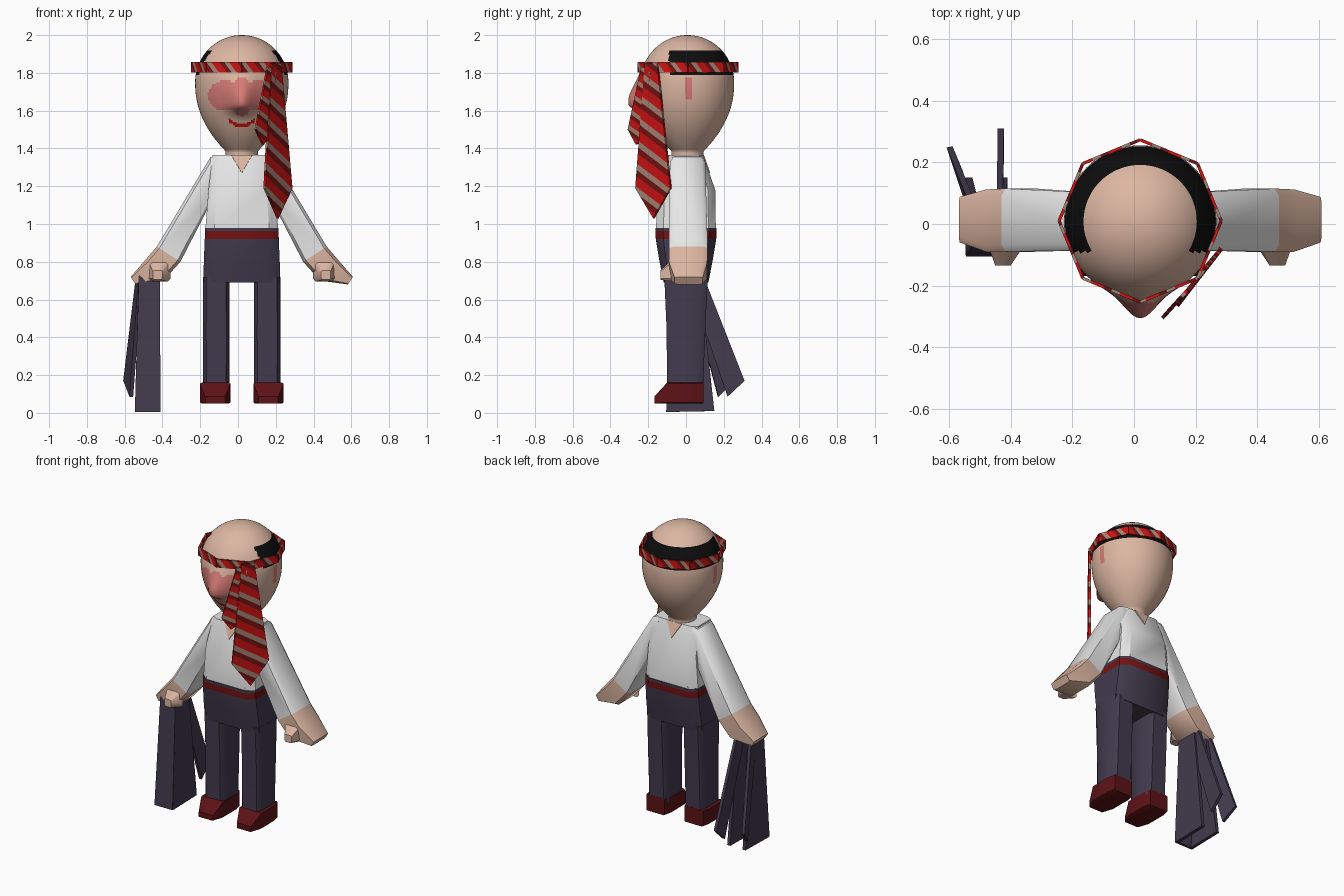
import bpy, bmesh, math
from mathutils import Vector as V

if "Cube" in bpy.data.objects:
    bpy.data.objects.remove(bpy.data.objects["Cube"])

CX = 0.02  # the figure's own centre line


def mat(name, rgb):
    m = bpy.data.materials.new(name)
    m.diffuse_color = (*rgb, 1)
    m.use_nodes = True
    m.node_tree.nodes["Principled BSDF"].inputs["Base Color"].default_value = m.diffuse_color
    return m


SKIN = mat("skin", (0.72, 0.47, 0.36))
PINK = mat("flushed pink", (0.68, 0.20, 0.18))
HAIR = mat("black hair", (0.004, 0.004, 0.004))
RED = mat("bright red", (0.62, 0.006, 0.006))
DARK = mat("dark red", (0.18, 0.006, 0.006))
TAN = mat("tan stripe", (0.38, 0.24, 0.18))
WHITE = mat("white cloth", (0.80, 0.80, 0.80))
NAVY = mat("dark violet cloth", (0.055, 0.043, 0.075))
SHOE = mat("oxblood leather", (0.11, 0.006, 0.008))


def finish(name, bm, mats, angle=40):
    bmesh.ops.recalc_face_normals(bm, faces=bm.faces)
    me = bpy.data.meshes.new(name)
    bm.to_mesh(me)
    bm.free()
    for m in mats:
        me.materials.append(m)
    ob = bpy.data.objects.new(name, me)
    bpy.context.collection.objects.link(ob)
    bpy.ops.object.select_all(action='DESELECT')
    ob.select_set(True)
    bpy.context.view_layer.objects.active = ob
    bpy.ops.object.shade_smooth_by_angle(angle=math.radians(angle))
    return ob


def ring(c, u, v, ch=0.25):
    """Chamfered rectangle round c with half-axes u and v."""
    c, u, v, k = V(c), V(u), V(v), 1 - ch
    pts = [(1, -k), (1, k), (k, 1), (-k, 1), (-1, k), (-1, -k), (-k, -1), (k, -1)]
    return [c + u * a + v * b for a, b in pts]


def flat(z, x, y, hx, hy, ch=0.25):
    return ring((x, y, z), (hx, 0, 0), (0, hy, 0), ch)


def loft(name, rings, mats, bands=None, stripe=None):
    """Skin between rings; bands = material per step, stripe = (axis, period)."""
    bm = bmesh.new()
    vs = [[bm.verts.new(p) for p in r] for r in rings]
    n = len(vs[0])
    for k in range(len(vs) - 1):
        for i in range(n):
            j = (i + 1) % n
            f = bm.faces.new((vs[k][i], vs[k][j], vs[k + 1][j], vs[k + 1][i]))
            f.material_index = bands[k] if bands else 0
    bm.faces.new(vs[0]).material_index = bands[0] if bands else 0
    bm.faces.new(vs[-1]).material_index = bands[-1] if bands else 0
    if stripe:
        axis, period = V(stripe[0]), stripe[1]
        s = [v.co.dot(axis) for v in bm.verts]
        for k in range(math.floor(min(s) / period), math.ceil(max(s) / period) + 1):
            for part in (0, 0.45, 0.72):
                d = (k + part) * period
                bmesh.ops.bisect_plane(bm, geom=bm.verts[:] + bm.edges[:] + bm.faces[:],
                                       plane_co=axis * (d / axis.length_squared), plane_no=axis)
        for f in bm.faces:
            t = (f.calc_center_median().dot(axis) / period) % 1
            f.material_index = 0 if t < 0.45 else 1 if t < 0.72 else 2
    return finish(name, bm, mats)


def slab(name, pts, thick, mats, stripe=None):
    pts = [V(p) for p in pts]
    n = (pts[1] - pts[0]).cross(pts[2] - pts[0]).normalized() * thick / 2
    return loft(name, [[p - n for p in pts], [p + n for p in pts]], mats, None, stripe)


# Head: egg on a neck, nose pulled out, painted areas chosen by position
def head_radius(z):
    if z > 1.75:
        return 0.247 * math.sqrt(max(0, 1 - ((z - 1.75) / 0.25) ** 2))
    return max(0.085, 0.08 + 0.167 * (1 - ((1.75 - z) / 0.37) ** 2.2))


def head_colour(p):
    x, y, z = p.x - CX, p.y, p.z
    if y > -0.09 and 1.785 < z < 1.922:
        return 2
    if y < 0:
        if abs(x) < 0.068 and abs(z - 1.522 - 6 * x * x) < 0.010:
            return 3
        for ex, ez, rx, rz in ((-0.09, 1.68, 0.088, 0.08), (0.09, 1.68, 0.088, 0.08),
                               (0, 1.675, 0.06, 0.105)):
            if ((x - ex) / rx) ** 2 + ((z - ez) / rz) ** 2 < 1:
                return 1
    if abs(x) > 0.15 and abs(y - 0.015) < 0.018 and 1.655 < z < 1.77:
        return 1
    return 0


bm = bmesh.new()
SEG, rows = 128, []
levels = [1.35 + 0.4 * i / 44 for i in range(44)]
levels += [1.75 + 0.25 * math.sin(math.pi / 2 * i / 30) for i in range(30)]
for z in levels:
    row = []
    for i in range(SEG):
        a = math.tau * i / SEG
        x, y = head_radius(z) * math.cos(a), head_radius(z) * math.sin(a) + 0.008
        if y < 0:
            spread = 0.085 if z > 1.63 else 0.03
            y -= 0.078 * math.exp(-(x / 0.05) ** 2 / 2 - ((z - 1.63) / spread) ** 2 / 2)
        row.append(bm.verts.new((x + CX, y, z)))
    rows.append(row)
top = bm.verts.new((CX, 0.008, 2.0))
for a, b in zip(rows, rows[1:]):
    for i in range(SEG):
        j = (i + 1) % SEG
        bm.faces.new((a[i], a[j], b[j], b[i]))
for i in range(SEG):
    bm.faces.new((rows[-1][i], rows[-1][(i + 1) % SEG], top))
for f in bm.faces:
    f.material_index = head_colour(f.calc_center_median())
finish("head", bm, [SKIN, PINK, HAIR, RED], 60)

# Striped necktie worn as an eight-sided headband
TIE = [RED, DARK, TAN]
for k in range(8):
    a, b = [V((CX + 0.263 * math.cos(t), 0.01 + 0.263 * math.sin(t), 0))
            for t in (k * math.pi / 4, (k + 1) * math.pi / 4)]
    u, lo, hi = (b - a).normalized(), V((0, 0, 1.803)), V((0, 0, 1.858))
    slab("headband_side", [a + lo, b + lo, b + hi, a + hi], 0.010, TIE,
         (u + V((0, 0, 0.8)), 0.102))

# Hanging ends of the necktie
slab("tie_wide_end", [(0.175, -0.215, 1.85), (0.14, -0.265, 1.19), (0.21, -0.17, 1.03),
                      (0.283, -0.08, 1.19), (0.225, -0.15, 1.85)], 0.014, TIE,
     ((0.36, 0.48, 1), 0.125))
slab("tie_narrow_end", [(0.155, -0.235, 1.83), (0.092, -0.305, 1.50), (0.13, -0.262, 1.42),
                        (0.18, -0.208, 1.47), (0.20, -0.186, 1.83)], 0.012, TIE,
     ((0.36, 0.40, 1), 0.09))

# Shirt body with skin V at the front and back of the neck
loft("shirt", [flat(0.97, CX, 0, 0.193, 0.158), flat(1.18, CX, 0, 0.176, 0.155),
               flat(1.365, CX, 0, 0.155, 0.09)], [WHITE])
for s in (-1, 1):
    slab("neck_opening", [(CX - 0.055, s * 0.092, 1.365), (CX + 0.055, s * 0.092, 1.365),
                          (CX, s * 0.1255, 1.27)], 0.006, [SKIN])

# Trousers: hips with belt, then legs and shoes
loft("hips", [flat(0.69, CX, 0, 0.203, 0.118), flat(0.80, CX, 0, 0.201, 0.14),
              flat(0.92, CX, 0, 0.196, 0.16), flat(0.963, CX, 0, 0.195, 0.162),
              flat(0.98, CX, 0, 0.195, 0.162)], [NAVY, DARK], [0, 0, 1, 0])
for s in (-1, 1):
    x = CX + s * 0.135
    loft("leg", [flat(0.13, x, -0.005, 0.070, 0.095), flat(0.45, x, 0, 0.071, 0.103),
                 flat(0.72, x, 0, 0.069, 0.115)], [NAVY])
    x = CX + s * 0.141
    loft("shoe", [ring((x, 0.092, 0.105), (0.068, 0, 0), (0, 0, 0.055), 0.1),
                  ring((x, 0.04, 0.105), (0.080, 0, 0), (0, 0, 0.055), 0.1),
                  ring((x, -0.10, 0.105), (0.080, 0, 0), (0, 0, 0.055), 0.1),
                  ring((x, -0.168, 0.068), (0.052, 0, 0), (0, 0, 0.018), 0.1)], [SHOE])

# Arms: sleeve, hand and thumb on each side
def limb_ring(s, ox, oz, ix, iz, y0, y1, ch=0.22):
    c = (CX + s * (ox + ix) / 2, (y0 + y1) / 2, (oz + iz) / 2)
    return ring(c, (s * (ox - ix) / 2, 0, (oz - iz) / 2), (0, (y1 - y0) / 2, 0), ch)


for s in (-1, 1):
    loft("arm", [limb_ring(s, 0.12, 1.362, 0.08, 1.14, -0.082, 0.10),
                 limb_ring(s, 0.165, 1.355, 0.16, 1.12, -0.085, 0.102),
                 limb_ring(s, 0.45, 0.88, 0.325, 0.80, -0.09, 0.115),
                 limb_ring(s, 0.51, 0.81, 0.415, 0.70, -0.09, 0.112),
                 limb_ring(s, 0.588, 0.72, 0.562, 0.68, -0.06, 0.088)],
         [WHITE, SKIN], [0, 0, 1, 1])
    loft("thumb", [ring((CX + s * 0.435, -0.07, 0.755), (0.058, 0, 0), (0, 0, 0.06)),
                   ring((CX + s * 0.445, -0.135, 0.73), (0.025, 0, 0), (0, 0, 0.025))], [SKIN])

# Jacket hanging from one hand: folded body and two loose flaps
for x0, x1 in ((-0.425, -0.421), (-0.515, -0.535)):
    slab("jacket_side", [(x0, -0.06, 0.74), (x0, 0.07, 0.74), (x1, 0.15, 0.01),
                         (x1, -0.10, 0.005)], 0.022, [NAVY])
slab("jacket_front", [(-0.525, -0.06, 0.74), (-0.414, -0.06, 0.74), (-0.411, -0.095, 0.005),
                      (-0.545, -0.095, 0.005)], 0.02, [NAVY])
slab("jacket_inner_flap", [(-0.435, 0.00, 0.73), (-0.435, 0.09, 0.73), (-0.432, 0.31, 0.17),
                           (-0.432, 0.22, 0.085)], 0.02, [NAVY])
slab("jacket_outer_flap", [(-0.515, 0.00, 0.73), (-0.53, 0.08, 0.73), (-0.598, 0.25, 0.17),
                           (-0.565, 0.17, 0.085)], 0.02, [NAVY])
